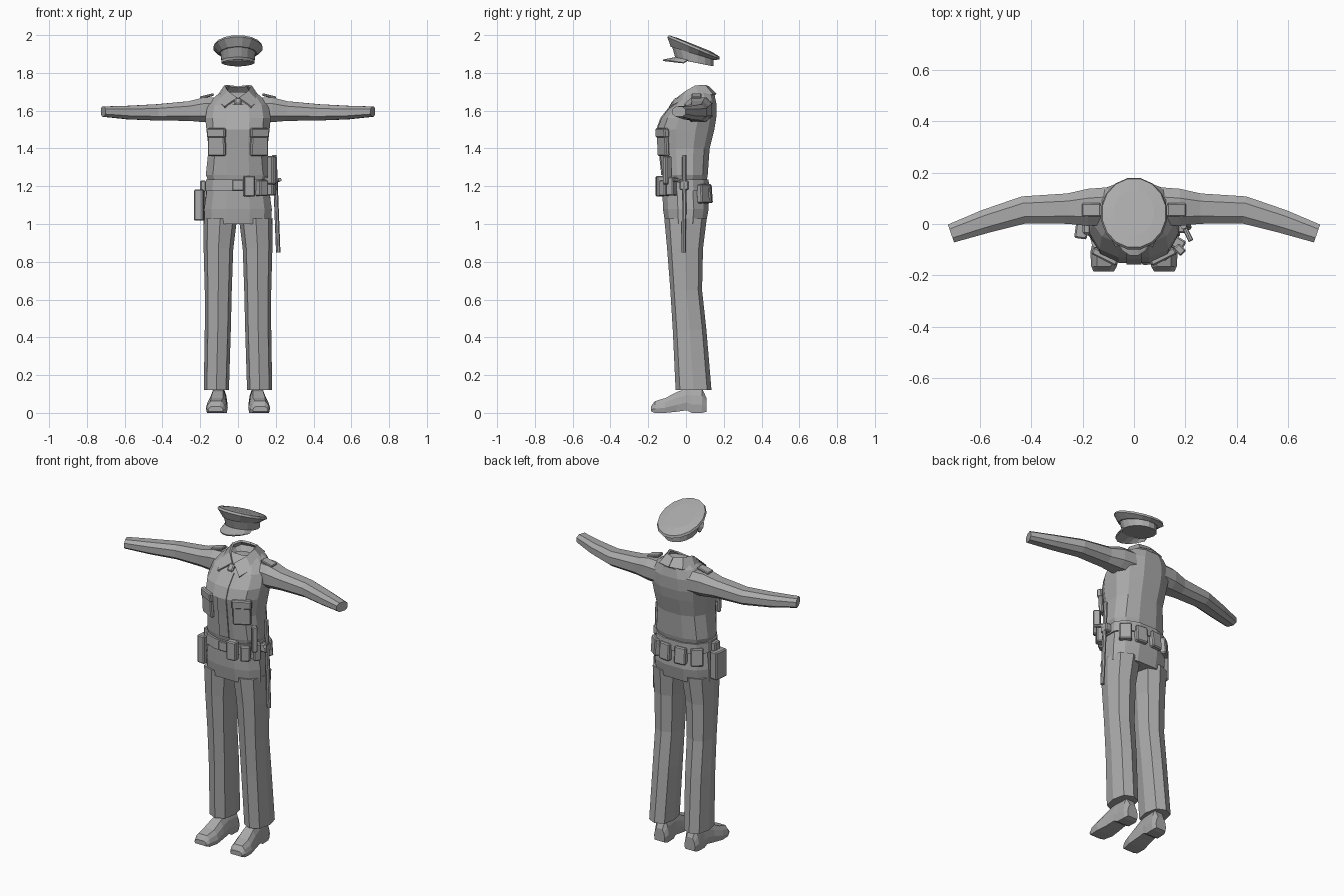
import bpy, bmesh
from math import sin, cos, pi, copysign, radians
from mathutils import Vector, Matrix

cube = bpy.data.objects.get("Cube")
if cube:
    bpy.data.objects.remove(cube, do_unlink=True)

GREY = (0.4, 0.4, 0.4, 1)
mat = bpy.data.materials.new("cloth grey")
mat.use_nodes = True
mat.diffuse_color = GREY
shader = next(n for n in mat.node_tree.nodes if n.type == 'BSDF_PRINCIPLED')
shader.inputs["Base Color"].default_value = GREY
shader.inputs["Roughness"].default_value = 0.8


def finish(name, bm, thick=0):
    """Turn a bmesh into a flat shaded object, optionally thickened."""
    bmesh.ops.recalc_face_normals(bm, faces=bm.faces)
    mesh = bpy.data.meshes.new(name)
    bm.to_mesh(mesh)
    bm.free()
    mesh.materials.append(mat)
    ob = bpy.data.objects.new(name, mesh)
    bpy.context.collection.objects.link(ob)
    if thick:
        mod = ob.modifiers.new("thickness", 'SOLIDIFY')
        mod.thickness = thick
        mod.offset = 0
    return ob


def loft(name, rings, closed=True, thick=0):
    """Skin rows of points; closed rows become capped tubes."""
    bm = bmesh.new()
    rows = [[bm.verts.new(p) for p in ring] for ring in rings]
    n = len(rows[0])
    for a, b in zip(rows, rows[1:]):
        for i in range(n if closed else n - 1):
            j = (i + 1) % n
            bm.faces.new((a[i], a[j], b[j], b[i]))
    if closed:
        bm.faces.new(rows[0])
        bm.faces.new(rows[-1])
    return finish(name, bm, thick)


def oval(n, phase=0, power=0.8):
    """Unit rounded-box outline with n corners."""
    pts = []
    for i in range(n):
        a = 2 * pi * (i + phase) / n
        pts.append((copysign(abs(cos(a)) ** power, cos(a)),
                    copysign(abs(sin(a)) ** power, sin(a))))
    top = max(p[1] for p in pts)
    return [(x, y / top) for x, y in pts]


def body_ring(z, w, yf, yb, xc=0, n=12, phase=0.5):
    return [(xc + w * u, (yf + yb) / 2 + (yb - yf) / 2 * v, z) for u, v in oval(n, phase)]


def box(name, loc, size, turn=0, lean=0, bevel=0.006):
    bm = bmesh.new()
    bmesh.ops.create_cube(bm, size=1)
    bmesh.ops.scale(bm, vec=size, verts=bm.verts)
    if bevel:
        bmesh.ops.bevel(bm, geom=bm.edges[:], offset=bevel, segments=1, affect='EDGES')
    m = (Matrix.Translation(loc) @ Matrix.Rotation(radians(turn), 4, 'Z')
         @ Matrix.Rotation(radians(lean), 4, 'X'))
    bm.transform(m)
    return finish(name, bm)


def rod(name, a, b, r, sides=8):
    a, b = Vector(a), Vector(b)
    bm = bmesh.new()
    bmesh.ops.create_cone(bm, cap_ends=True, segments=sides, radius1=r, radius2=r,
                          depth=(b - a).length)
    turn = (b - a).to_track_quat('Z', 'Y').to_matrix().to_4x4()
    bm.transform(Matrix.Translation((a + b) / 2) @ turn)
    return finish(name, bm)


# Shirt body: height, half width, front, back
shirt = [(1.235, .165, -.12, .11), (1.26, .175, -.125, .115), (1.4, .16, -.14, .125),
         (1.5, .172, -.152, .15), (1.56, .178, -.13, .16), (1.63, .165, -.075, .162),
         (1.68, .12, -.02, .152), (1.7, .085, .01, .13), (1.67, .065, .02, .11)]
loft("shirt_body", [body_ring(*r) for r in shirt])
loft("shirt_placket", [[(x, yf - .003, z) for x in (-.03, .03)]
                       for z, w, yf, yb in shirt[1:6]], closed=False, thick=.006)
box("tie_knot", (0, -.06, 1.645), (.035, .025, .045), lean=-40)

# Trouser seat and belt
loft("trouser_seat", [body_ring(*r) for r in (
    (1.19, .168, -.125, .112), (1.08, .184, -.122, .12), (1.0, .182, -.11, .105))])
loft("belt", [body_ring(*r) for r in (
    (1.175, .178, -.134, .122), (1.235, .175, -.132, .12))])
box("belt_buckle", (0, -.135, 1.205), (.06, .014, .055), bevel=.003)

for s, side in ((1, "left"), (-1, "right")):
    # Sleeve: x, centre y, centre z, half depth, half height, slant
    sleeve = [(.1, .07, 1.605, .078, .066, 0), (.18, .065, 1.605, .077, .066, 0),
              (.26, .06, 1.598, .063, .052, 0), (.43, .055, 1.591, .056, .043, .15),
              (.58, .01, 1.59, .047, .036, .3), (.714, -.037, 1.595, .037, .027, .35)]
    loft(side + "_sleeve", [[(s * (x + k * hy * u), cy + hy * u, cz + hz * v)
                             for u, v in oval(8, .5)] for x, cy, cz, hy, hz, k in sleeve])

    # Trouser leg with front and back creases: z, inner, outer, front, back
    leg = [(1.03, .005, .184, -.115, .11), (.87, .025, .182, -.1, .09),
           (.65, .033, .176, -.083, .085), (.44, .038, .176, -.07, .108),
           (.12, .048, .181, -.055, .135)]
    loft(side + "_trouser_leg", [body_ring(z, (xo - xi) / 2, yf, yb, s * (xi + xo) / 2, 8, 0)
                                 for z, xi, xo, yf, yb in leg])

    # Shoe: y, centre x, half width, bottom, top
    shoe = [(.108, .1, .035, .006, .08), (.085, .1, .045, 0, .13), (.03, .102, .045, 0, .13),
            (.005, .104, .045, .014, .13), (-.05, .107, .05, .006, .11),
            (-.11, .112, .058, 0, .078), (-.165, .117, .05, 0, .062), (-.185, .118, .04, .008, .035)]
    outline = ((-.9, 0), (.9, 0), (1, .35), (.85, .7), (.55, 1), (-.55, 1), (-.85, .7), (-1, .35))
    loft(side + "_shoe", [[(s * (xc + hw * u), y, lo + (hi - lo) * v) for u, v in outline]
                          for y, xc, hw, lo, hi in shoe])

    # Collar leaf: folded edge above, free edge below
    fold = [(0, .118, 1.725), (.05, .1, 1.732), (.068, .05, 1.73), (.05, .0, 1.7), (.004, -.045, 1.665)]
    free = [(0, .158, 1.685), (.075, .14, 1.683), (.105, .07, 1.675), (.105, -.02, 1.648), (.07, -.088, 1.618)]
    loft(side + "_collar", [[(s * x, y, z) for x, y, z in row] for row in (fold, free)],
         closed=False, thick=.012)

    # Shoulder strap and chest pocket
    strap = box(side + "_shoulder_strap", (0, 0, 0), (.075, .052, .014), bevel=.004)
    strap.location = (s * .165, .055, 1.677)
    strap.rotation_euler.y = s * radians(14)
    box(side + "_chest_pocket", (s * .112, -.122, 1.43), (.1, .024, .14), s * 27, 3)
    box(side + "_pocket_flap", (s * .113, -.126, 1.482), (.108, .03, .05), s * 27, 3)

# Belt kit around the waist
box("front_pouch", (.06, -.138, 1.2), (.06, .04, .11), 6)
box("side_pouch", (.125, -.112, 1.19), (.055, .045, .085), 38)
box("radio_holder", (.17, -.075, 1.2), (.045, .055, .1), 60)
box("radio", (.178, -.1, 1.285), (.032, .042, .15), 45)
for i, (x, y, turn) in enumerate(((-.135, .09, 38), (-.05, .118, 6), (.05, .118, -6), (.135, .09, -38))):
    box("back_pouch_%d" % (i + 1), (x, y, 1.16), (.07, .036, .1), turn, 4)
box("holster", (-.203, -.015, 1.1), (.05, .085, .165), -8)
box("holster_strap", (-.185, -.015, 1.2), (.03, .05, .06))
rod("baton", (.213, -.012, .85), (.193, -.008, 1.365), .012)
rod("baton_handle", (.19, .0, 1.222), (.222, -.065, 1.235), .01)
box("baton_holder", (.19, -.01, 1.205), (.04, .05, .05))


# Peaked cap: centre y, centre z, half width, half depth, backward slope
def cap_ring(yc, zc, rx, ry, slope, n=16):
    return [(rx * u, yc + ry * v, zc + slope * ry * v) for u, v in oval(n, .5, 1)]


loft("cap_band", [cap_ring(.045, 1.855, .088, .1, -.2), cap_ring(.037, 1.903, .094, .11, -.3)])
loft("cap_crown", [cap_ring(.037, 1.903, .1, .118, -.3), cap_ring(.04, 1.931, .131, .139, -.42),
                   cap_ring(.043, 1.943, .126, .133, -.42), cap_ring(.046, 1.949, .08, .085, -.4)])
angles = [radians(a) for a in range(-70, 71, 20)]
loft("cap_visor", [
    [(.09 * sin(a), .045 - .103 * cos(a), 1.86 + .02 * cos(a)) for a in angles],
    [(.09 * sin(a), .045 - .17 * cos(a), 1.845 + .022 * cos(a)) for a in angles]],
    closed=False, thick=.008)
